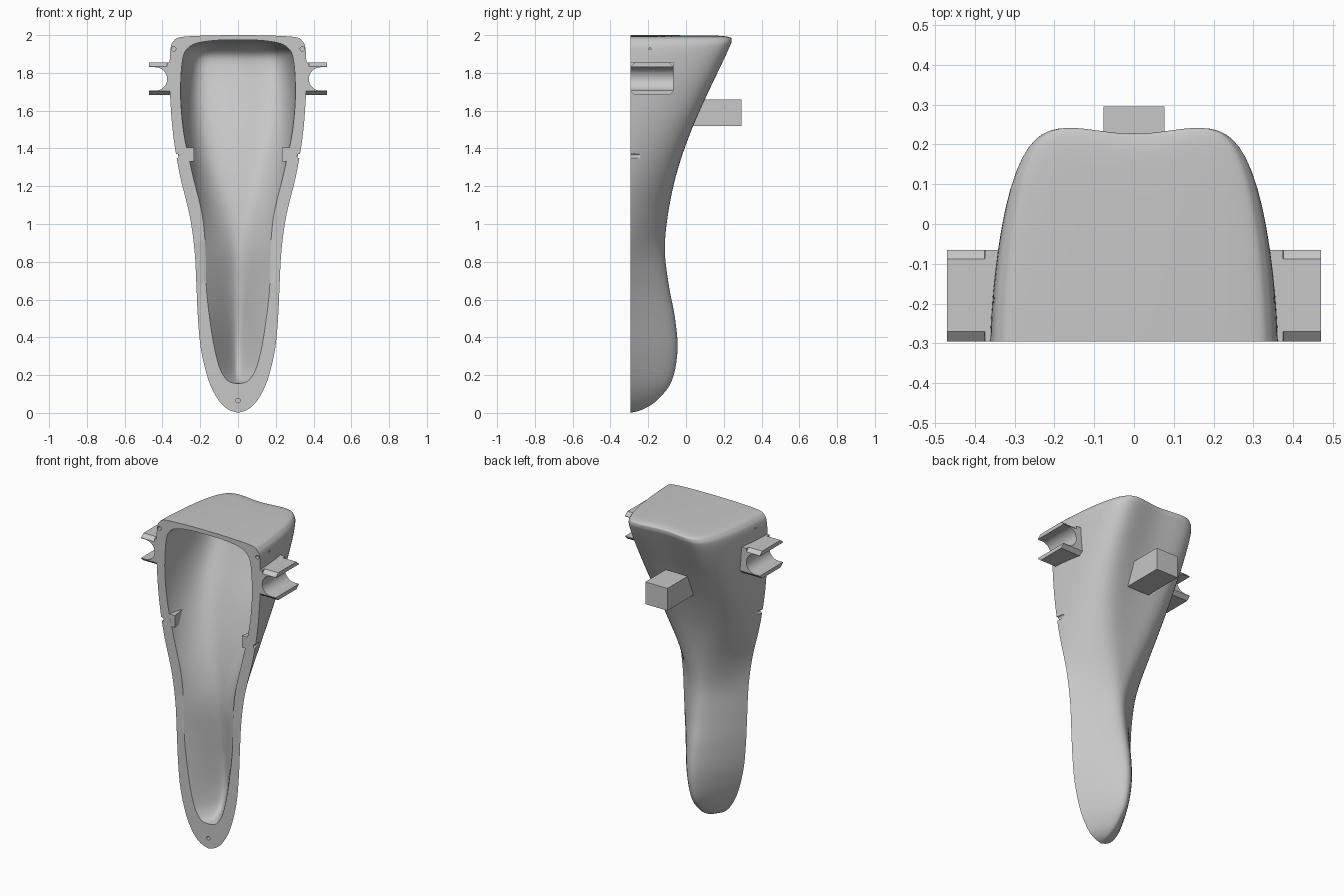
import bpy, bmesh, math
from mathutils import Vector, Matrix

if "Cube" in bpy.data.objects:
    bpy.data.objects.remove(bpy.data.objects["Cube"])

FRONT = -0.295
ARC = 48      # segments across each U-shaped section
STEPS = 5     # loft steps between guide sections
RIDGE = 0.25  # roundness of the back ridge
GREY = (0.57, 0.57, 0.57, 1)

grey = bpy.data.materials.new("plain_grey")
grey.use_nodes = True
grey.diffuse_color = GREY
grey.node_tree.nodes["Principled BSDF"].inputs["Base Color"].default_value = GREY


def finish(bm, name):
    bmesh.ops.remove_doubles(bm, verts=bm.verts, dist=1e-5)
    bmesh.ops.recalc_face_normals(bm, faces=bm.faces)
    mesh = bpy.data.meshes.new(name)
    bm.to_mesh(mesh)
    bm.free()
    mesh.materials.append(grey)
    obj = bpy.data.objects.new(name, mesh)
    bpy.context.collection.objects.link(obj)
    return obj


def smooth(obj, angle):
    bpy.ops.object.select_all(action="DESELECT")
    obj.select_set(True)
    bpy.context.view_layer.objects.active = obj
    bpy.ops.object.shade_smooth_by_angle(angle=math.radians(angle))


def spline(points):
    """Smooth curve through the guide sections."""
    pts = [Vector(p) for p in points]
    pts = [pts[0]] + pts + [pts[-1]]
    out = []
    for a, b, c, d in zip(pts, pts[1:], pts[2:], pts[3:]):
        for i in range(STEPS):
            t = i / STEPS
            out.append(b + (c - a) * t / 2 + (a * 2 - b * 5 + c * 4 - d) * t**2 / 2
                       + (b * 3 - a - c * 3 + d) * t**3 / 2)
    return out + [pts[-1]]


def section(bm, z, w, back):
    """Rounded V at the foot, turning into a square U with a dented back at the top."""
    top = min(max((z - 0.8) / 1.15, 0), 1)
    top = top * top * (3 - 2 * top)
    p, q = 1 + 4.5 * top, 1 + 0.5 * top
    ring = []
    for i in range(ARC + 1):
        x = math.cos(math.pi * i / ARC)
        h = (math.hypot(x, RIDGE) - RIDGE) / (math.hypot(1, RIDGE) - RIDGE)
        swell = 1 + top * (0.015 - 0.04 * math.exp(-(x / 0.4) ** 2))
        depth = max(1 - h ** p, 0) ** (1 / q) * swell
        ring.append(bm.verts.new((x * max(w, 0), FRONT + max(back - FRONT, 0) * depth, z)))
    return ring


def strip(bm, a, b):
    for i in range(len(a) - 1):
        bm.faces.new((a[i], a[i + 1], b[i + 1], b[i]))


# Guide sections: height, half width, back position
outer = [(0, 0, FRONT), (.02, .055, -.225), (.07, .105, -.15), (.17, .155, -.075),
         (.33, .195, -.045), (.5, .212, -.058), (.67, .22, -.09), (.86, .23, -.112),
         (1.05, .257, -.095), (1.26, .308, -.05), (1.47, .343, .02), (1.67, .359, .105),
         (1.83, .362, .18), (1.93, .357, .226), (1.97, .34, .24), (1.99, .3, .225),
         (1.998, .16, .12), (2, 0, FRONT)]
inner = [(.155, 0, FRONT), (.162, .04, -.25), (.185, .068, -.2), (.24, .098, -.155),
         (.35, .126, -.13), (.5, .15, -.135), (.67, .168, -.155), (.86, .172, -.17),
         (1.05, .19, -.155), (1.26, .24, -.11), (1.47, .285, -.04), (1.65, .303, .04),
         (1.78, .302, .095), (1.87, .293, .115), (1.92, .275, .085), (1.955, .225, .01),
         (1.972, .12, -.14), (1.975, 0, FRONT)]

# Hollow shell: outer skin, cavity and the flat rim between them
bm = bmesh.new()
skins = [[section(bm, *p) for p in spline(guide)] for guide in (outer, inner)]
for skin in skins:
    for a, b in zip(skin, skin[1:]):
        strip(bm, a, b)
for end in (0, -1):
    strip(bm, [r[end] for r in skins[0]], [r[end] for r in skins[1]])
bmesh.ops.dissolve_degenerate(bm, dist=1e-5, edges=bm.edges)
shell = finish(bm, "hollow_shell")

# Pin holes in the rim and notches in its edge
bm = bmesh.new()
holes = [(0, .065, .04)]
for side in (-1, 1):
    holes += [(side * .341, 1.927, .11), (side * .325, 1.36, .05)]
for x, z, depth in holes:
    place = Matrix.Translation((x, FRONT, z)) @ Matrix.Rotation(math.pi / 2, 4, "X")
    bmesh.ops.create_cone(bm, cap_ends=True, segments=20, radius1=.012, radius2=.012,
                          depth=2 * depth, matrix=place)
cutter = finish(bm, "hole_cutter")
cutter.hide_render = True
cut = shell.modifiers.new("holes", "BOOLEAN")
cut.operation = "DIFFERENCE"
cut.solver = "EXACT"
cut.object = cutter
bpy.context.view_layer.objects.active = shell
bpy.ops.object.modifier_apply(modifier=cut.name)
bpy.data.objects.remove(cutter)
smooth(shell, 45)


def side_clip(side, name):
    """C-shaped channel with its outer lips bevelled at both ends."""
    mid, half, lip = 1.768, .086, .062
    profile = [(.32, half), (.375, half), (.376, half), (.47, half), (.47, lip)]
    for i in range(17):
        a = math.pi / 2 + math.pi * i / 16
        profile.append((.437 + lip * math.cos(a), lip * math.sin(a)))
    profile += [(.47, -lip), (.47, -half), (.32, -half)]
    bm = bmesh.new()
    rings = []
    for y, limit in ((FRONT, lip + .003), (-.27, half), (-.088, half), (-.065, lip + .003)):
        ring = []
        for x, h in profile:
            roof = half if x < .3755 else limit
            ring.append(bm.verts.new((side * x, y, mid + max(-limit, min(roof, h)))))
        rings.append(ring)
    for a, b in zip(rings, rings[1:]):
        strip(bm, a + a[:1], b + b[:1])
    bm.faces.new(rings[0])
    bm.faces.new(rings[-1])
    smooth(finish(bm, name), 25)


def inner_tab(side, name):
    """Wedge stop that tapers back into the cavity wall."""
    bm = bmesh.new()
    plan = [(.233, FRONT + .0005), (.3, FRONT + .0005), (.29, -.23), (.25, -.19)]
    low, high = [[bm.verts.new((side * x, y, z)) for x, y in plan] for z in (1.33, 1.405)]
    strip(bm, low + low[:1], high + high[:1])
    bm.faces.new(low)
    bm.faces.new(high)
    finish(bm, name)


for side, word in ((1, "left"), (-1, "right")):
    side_clip(side, word + "_clip")
    inner_tab(side, word + "_inner_tab")

# Back block, its buried end following the sloping wall
bm = bmesh.new()
bmesh.ops.create_cube(bm, size=1)
for v in bm.verts:
    up = v.co.z > 0
    y = .295 if v.co.y > 0 else (.07 if up else .01)
    v.co = (v.co.x * .154, y, 1.66 if up else 1.52)
finish(bm, "back_block")
